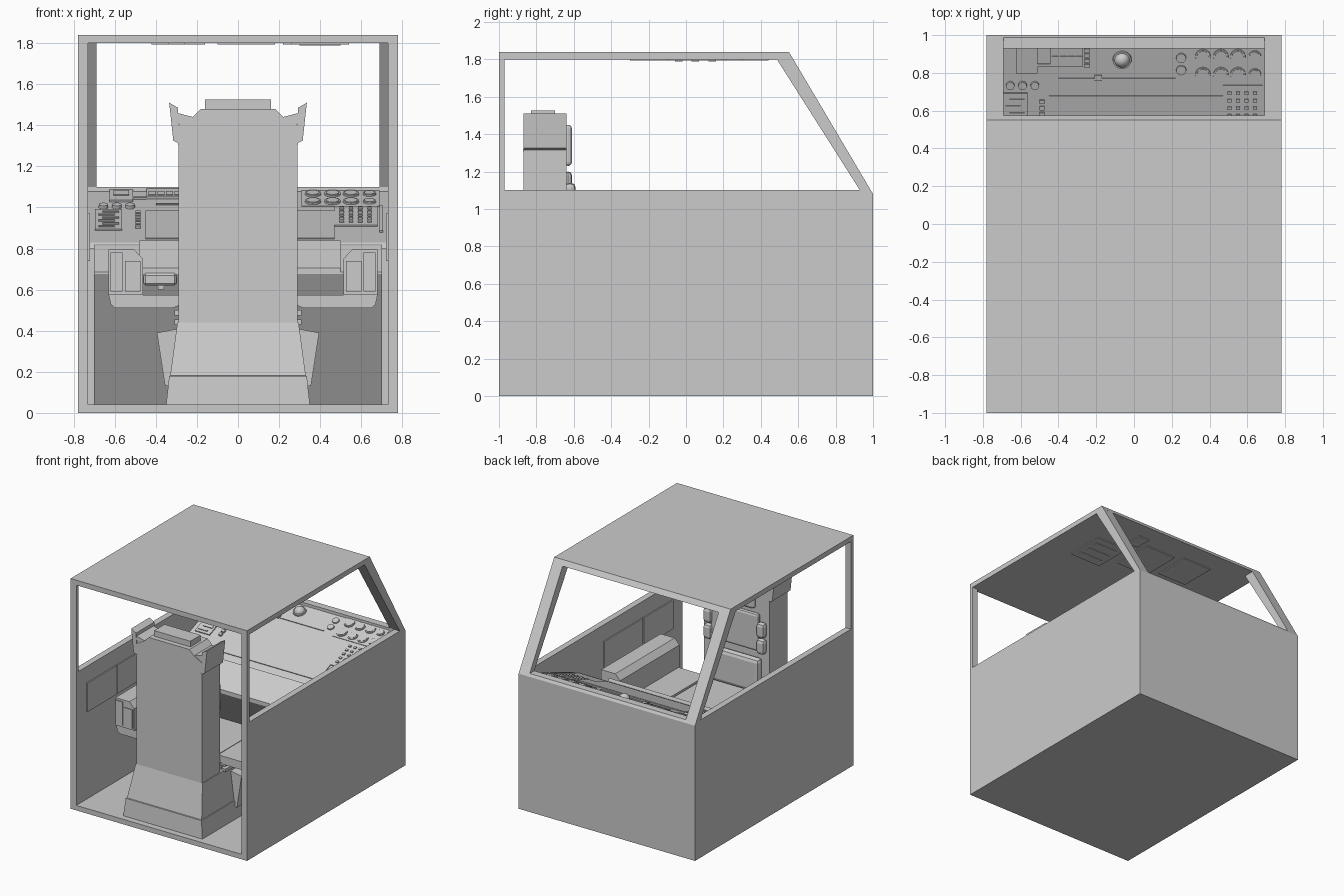
import bpy, bmesh, math
from mathutils import Matrix, Vector

if "Cube" in bpy.data.objects:
    bpy.data.objects.remove(bpy.data.objects["Cube"])


def finish(name, bm, bevel=0, mat=None, segs=1):
    bmesh.ops.recalc_face_normals(bm, faces=bm.faces)
    me = bpy.data.meshes.new(name)
    bm.to_mesh(me)
    bm.free()
    ob = bpy.data.objects.new(name, me)
    bpy.context.collection.objects.link(ob)
    if mat:
        ob.matrix_world = mat
    if bevel:
        m = ob.modifiers.new("bevel", 'BEVEL')
        m.width, m.segments = bevel, segs
    return ob


def skin(name, rings, **kw):
    """Closed solid through a stack of matching rings of points."""
    bm = bmesh.new()
    vs = [[bm.verts.new(p) for p in r] for r in rings]
    n = len(vs[0])
    for a, b in zip(vs, vs[1:]):
        for i in range(n):
            bm.faces.new((a[i], a[(i + 1) % n], b[(i + 1) % n], b[i]))
    bm.faces.new(vs[0][::-1])
    bm.faces.new(vs[-1])
    return finish(name, bm, **kw)


def prism_x(name, pts, x0, x1, **kw):
    return skin(name, [[(x, y, z) for y, z in pts] for x in (x0, x1)], **kw)


def prism_y(name, pts, y0, y1, **kw):
    return skin(name, [[(x, y, z) for x, z in pts] for y in (y0, y1)], **kw)


def box(name, x0, x1, y0, y1, z0, z1, **kw):
    return prism_x(name, [(y0, z0), (y1, z0), (y1, z1), (y0, z1)], x0, x1, **kw)


# Cab shell
box("floor", -.75, .75, -1, 1, 0, .04)
box("front_panel", -.75, .75, .95, 1, 0, 1.08)
prism_x("windscreen_sill", [(.93, 1.07), (1, 1.07), (1, 1.08), (.988, 1.10), (.93, 1.10)], -.75, .75)
prism_x("roof", [(-1, 1.80), (.485, 1.80), (.574, 1.80), (.55, 1.84), (-1, 1.84)], -.78, .78)
wall = [(-1, 0), (1, 0), (1, 1.08), (.988, 1.10), (-1, 1.10)]
pillar = [(.93, 1.10), (.988, 1.10), (.562, 1.82), (.473, 1.82)]
for s, side in ((-1, "left"), (1, "right")):
    prism_x(side + "_wall", wall, s * .73, s * .78)
    prism_x(side + "_windscreen_pillar", pillar, s * .69, s * .78)
    box(side + "_rear_post", s * .73, s * .78, -1, -.97, 1.09, 1.81)
    box(side + "_door_panel", s * .72, s * .735, -.87, -.5, .74, .97)
    box(side + "_door_panel_forward", s * .722, s * .735, -.49, .0, .74, .97)

# Dashboard body
TOP, MID = (.95, 1.085), (.30, .83)
prism_x("dashboard", [TOP, MID, (.27, .80), (.90, .80), (.95, .85)], -.73, .73)
prism_x("dashboard_lower", [(.32, .83), (.27, .815), (.06, .685), (.06, .675), (.45, .04), (.95, .04), (.95, .83)], -.70, .70)
box("control_hanger", -.46, -.30, .05, .16, .62, .68, bevel=.01)
box("hanger_stem", -.39, -.36, .09, .12, .60, .63)

# Frames aligned to the sloping dash top
slope = math.atan2(TOP[1] - MID[1], TOP[0] - MID[0])


def frame(x, y):
    z = MID[1] + (y - MID[0]) * math.tan(slope)
    return Matrix.Translation((x, y, z)) @ Matrix.Rotation(slope, 4, 'X')


def dash_box(name, x0, x1, y0, y1, h=.008):
    hx, hy = (x1 - x0) / 2, (y1 - y0) / 2 / math.cos(slope)
    return box(name, -hx, hx, -hy, hy, -.008, h, mat=frame((x0 + x1) / 2, (y0 + y1) / 2))


def dash_disc(name, x, y, r, h=.01, sides=20):
    bm = bmesh.new()
    bmesh.ops.create_cone(bm, cap_ends=True, segments=sides, radius1=r, radius2=r * .93, depth=h * 2)
    return finish(name, bm, mat=frame(x, y))


# Instruments on the right
dash_box("gauge_plate", .31, .69, .745, .935, .004)
for row in (.89, .795):
    for i, x in enumerate((.365, .46, .55, .64)):
        r = .042 if i < 3 else .034
        dash_disc("gauge_ring", x, row, r, .011)
        dash_disc("gauge_face", x, row, r * .8, .014)
for y in (.88, .815):
    dash_disc("small_gauge", .25, y, .028)
dash_box("switch_panel", .47, .68, .50, .735, .007)
for i in range(4):
    for j in range(5):
        dash_box("toggle_switch", .495 + i * .045, .515 + i * .045, .53 + j * .04, .545 + j * .04, .016)
dash_box("right_edge_rail", .69, .705, .42, .73, .012)

# Compass ball in the middle
dash_disc("compass_base", -.063, .87, .052, .012, 24)
bm = bmesh.new()
bmesh.ops.create_uvsphere(bm, u_segments=20, v_segments=12, radius=.042)
for f in bm.faces:
    f.smooth = True
finish("compass_ball", bm, mat=frame(-.063, .87))

# Instruments on the left
dash_box("radio_unit", -.625, -.51, .80, .935, .010)
dash_box("radio_screen", -.605, -.53, .86, .915, .014)
dash_box("display_unit", -.445, -.27, .84, .935, .014)
for i in range(4):
    dash_box("display_key", -.435 + i * .042, -.40 + i * .042, .852, .895, .019)
    dash_box("side_key", -.262, -.235, .83 + i * .027, .85 + i * .027, .014)
dash_box("unit_bridge", -.51, -.445, .835, .85, .008)
for x in (-.655, -.59, -.525):
    dash_disc("rotary_knob", x, .735, .024, .016, 12)
dash_box("slider_panel", -.695, -.565, .45, .695, .008)
for i in range(6):
    dash_box("slider_slot", -.68 + .02 * (i % 2), -.60 + .02 * (i % 2), .47 + i * .036, .485 + i * .036, .014)
    dash_box("push_button", -.50, -.475, .47 + i * .034, .49 + i * .034, .014)

# Central work surface and keyboard panel
dash_box("work_surface", -.45, .47, .34, .68, .006)
dash_box("work_surface_lip", -.40, .22, .765, .772, .006)
dash_box("surface_tab", -.21, -.17, .76, .79, .010)
prism_x("keyboard_panel", [(.27, .815), (.26, .838), (.06, .706), (.06, .685)], -.48, .50)

# Seat pedestal and backrest
skin("seat_pedestal", [[(-h, a, z), (h, a, z), (h, b, z), (-h, b, z)] for z, h, a, b in (
    (.04, .35, -.95, -.22), (.18, .335, -.94, -.20), (.181, .330, -.93, -.20), (.44, .295, -.87, -.14))])
box("seat_cushion", -.27, .27, -.66, -.08, .43, .58, bevel=.04, segs=2)
back = [(-.29, .43), (.29, .43), (.29, 1.40), (.22, 1.44), (.18, 1.48), (-.18, 1.48), (-.22, 1.44), (-.29, 1.40)]
prism_y("seat_back", back, -.87, -.64)
box("headrest_cap", -.16, .16, -.83, -.70, 1.47, 1.525)
box("back_lower_pad", -.23, .23, -.65, -.58, .58, .85, bevel=.03, segs=2)
box("back_upper_pad", -.21, .21, -.65, -.61, .90, 1.20, bevel=.02, segs=2)
box("headrest_pad", -.17, .17, -.65, -.61, 1.23, 1.45, bevel=.025, segs=3)
for s in (-1, 1):
    prism_y("headrest_wing", [(s * .335, 1.51), (s * .292, 1.485), (s * .285, 1.31), (s * .315, 1.325)], -.87, -.64)
    prism_y("wing_gusset", [(s * .295, 1.46), (s * .20, 1.435), (s * .285, 1.38)], -.865, -.65)
    box("side_seam", s * .28, s * .293, -.872, -.638, 1.305, 1.318)
    for z in (.95, 1.08):
        box("side_bolster", s * .20, s * .27, -.65, -.59, z - .06, z + .06, bevel=.025, segs=2)
    prism_y("seat_side_bracket", [(s * .29, .41), (s * .395, .39), (s * .355, .13), (s * .32, .13)], -.52, -.22)
    for z in (.43, .475):
        box("bracket_clip", s * .27, s * .31, -.60, -.30, z, z + .025)

# Armrest consoles; the right one sits slightly further out
for s, off, side in ((-1, 0, "left"), (1, .05, "right")):
    def X(pts):
        return [(s * (x + off), z) for x, z in pts]
    shelf = X([(.27 - off, .575), (.63, .575), (.62, .53), (.60, .51), (.32 - off, .51), (.27 - off, .53)])
    prism_y(side + "_arm_shelf", shelf, -.64, .08)
    arm = X([(.63, .575), (.63, .795), (.505, .795), (.463, .75), (.463, .575)])
    prism_y(side + "_arm_console", arm, -.65, .10)
    for a, b in ((.475, .55), (.562, .62)):
        box(side + "_arm_end_plate", s * (a + off), s * (b + off), -.658, -.64, .59, .74 if a < .5 else .78)

# Ceiling panels
for x0, x1, y0, y1 in ((.26, .54, -.10, .22), (-.42, -.16, .10, .40), (-.10, .18, .02, .36),
                       (.22, .32, .30, .44), (-.34, -.26, -.3, -.05)):
    box("ceiling_panel", x0, x1, y0, y1, 1.793, 1.805)
for i in range(3):
    box("ceiling_vent", .30, .50, -.06 + i * .09, -.02 + i * .09, 1.788, 1.80)
